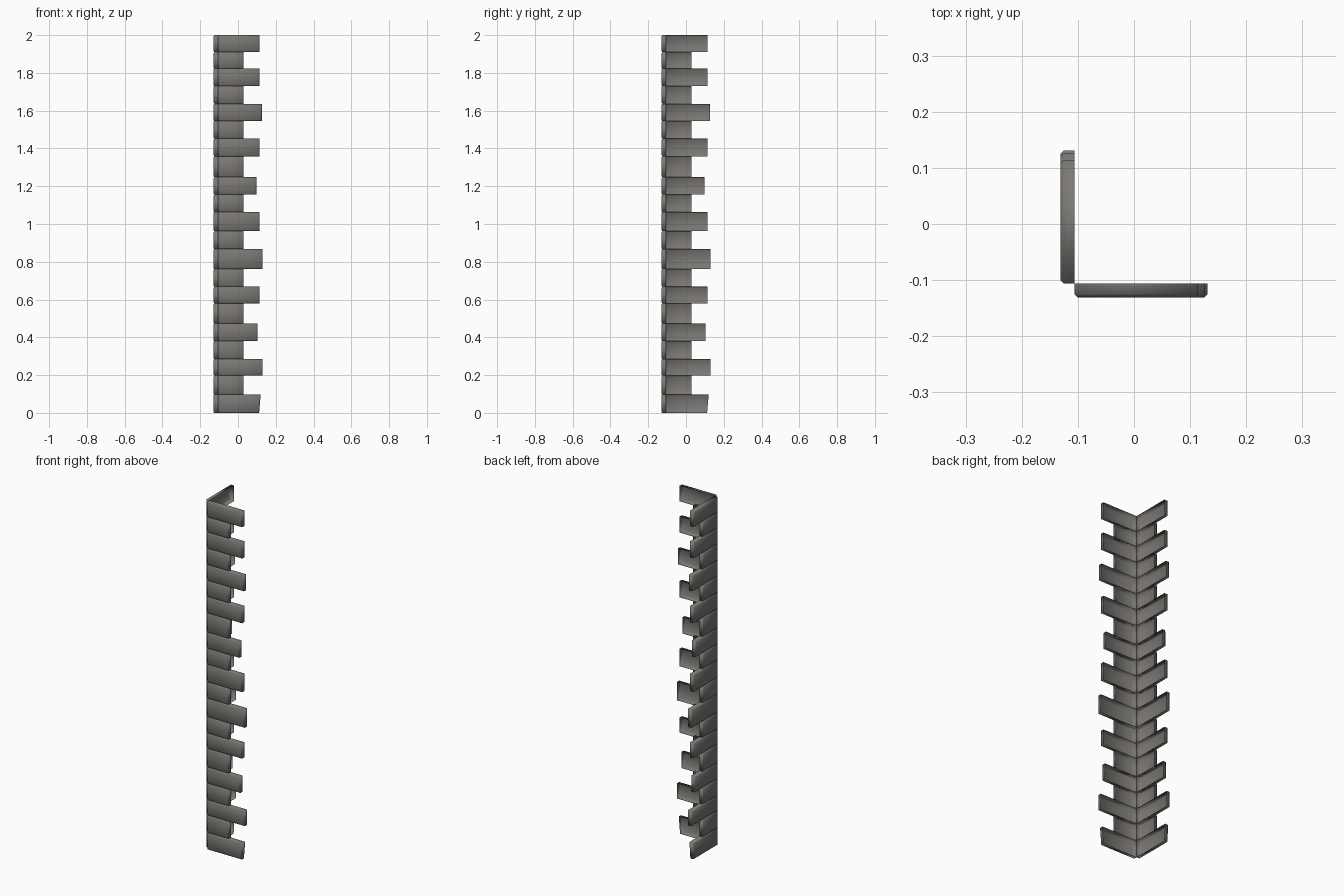
import bpy, bmesh

if "Cube" in bpy.data.objects:
    bpy.data.objects.remove(bpy.data.objects["Cube"])

# Heights of the stacked stone courses (long, short, long, ...)
JOINTS = [0, .097, .197, .285, .38, .473, .58, .668, .762, .868, .962, 1.063,
          1.155, 1.248, 1.358, 1.452, 1.545, 1.636, 1.73, 1.823, 1.91, 2.0]
# Reach of each long stone; short stones all end at SHORT
LONG = [.12, .131, .103, .114, .131, .114, .097, .114, .126, .114, .114]
SHORT, OUTER, INNER, BEVEL = .03, -.131, -.106, .006

stone_mat = bpy.data.materials.new("warm grey stone")
stone_mat.diffuse_color = (.195, .185, .172, 1)
stone_mat.use_nodes = True
stone_mat.node_tree.nodes["Principled BSDF"].inputs["Base Color"].default_value = stone_mat.diffuse_color


def add_stone(bm, z0, z1, end, end_low):
    """One open-backed block along x, chamfered around its outward (-y) face."""
    part = bmesh.new()
    bmesh.ops.create_cube(part, size=1)
    for v in part.verts:
        top = v.co.z > 0
        reach = end if top else end_low
        v.co = (reach if v.co.x > 0 else INNER,
                INNER if v.co.y > 0 else OUTER,
                z1 if top else z0)
    rim = [e for e in part.edges if all(abs(v.co.y - OUTER) < 1e-5 for v in e.verts)]
    bmesh.ops.bevel(part, geom=rim, offset=BEVEL, segments=1, profile=.5, affect='EDGES')
    # hollow shell: no wall on the building side
    back = [f for f in part.faces if all(abs(v.co.y - INNER) < 1e-5 for v in f.verts)]
    bmesh.ops.delete(part, geom=back, context='FACES')
    mesh = bpy.data.meshes.new("tmp_stone")
    part.to_mesh(mesh)
    part.free()
    bm.from_mesh(mesh)
    bpy.data.meshes.remove(mesh)


def build_wing(name, swap):
    """Stack of alternating stones; swap mirrors it across the corner diagonal."""
    bm = bmesh.new()
    for i, (z0, z1) in enumerate(zip(JOINTS, JOINTS[1:])):
        end = SHORT if i % 2 else LONG[i // 2]
        low = end - .008 if i == 0 else end      # bottom stone has a sloped end
        add_stone(bm, z0, z1, end, low)
    if swap:
        for v in bm.verts:
            v.co.x, v.co.y = v.co.y, v.co.x
        bmesh.ops.reverse_faces(bm, faces=bm.faces[:])
    for f in bm.faces:
        f.smooth = True
    mesh = bpy.data.meshes.new(name)
    bm.to_mesh(mesh)
    bm.free()
    mesh.materials.append(stone_mat)
    ob = bpy.data.objects.new(name, mesh)
    bpy.context.collection.objects.link(ob)


# Two wings of the corner trim
build_wing("front_corner_stones", False)
build_wing("side_corner_stones", True)
